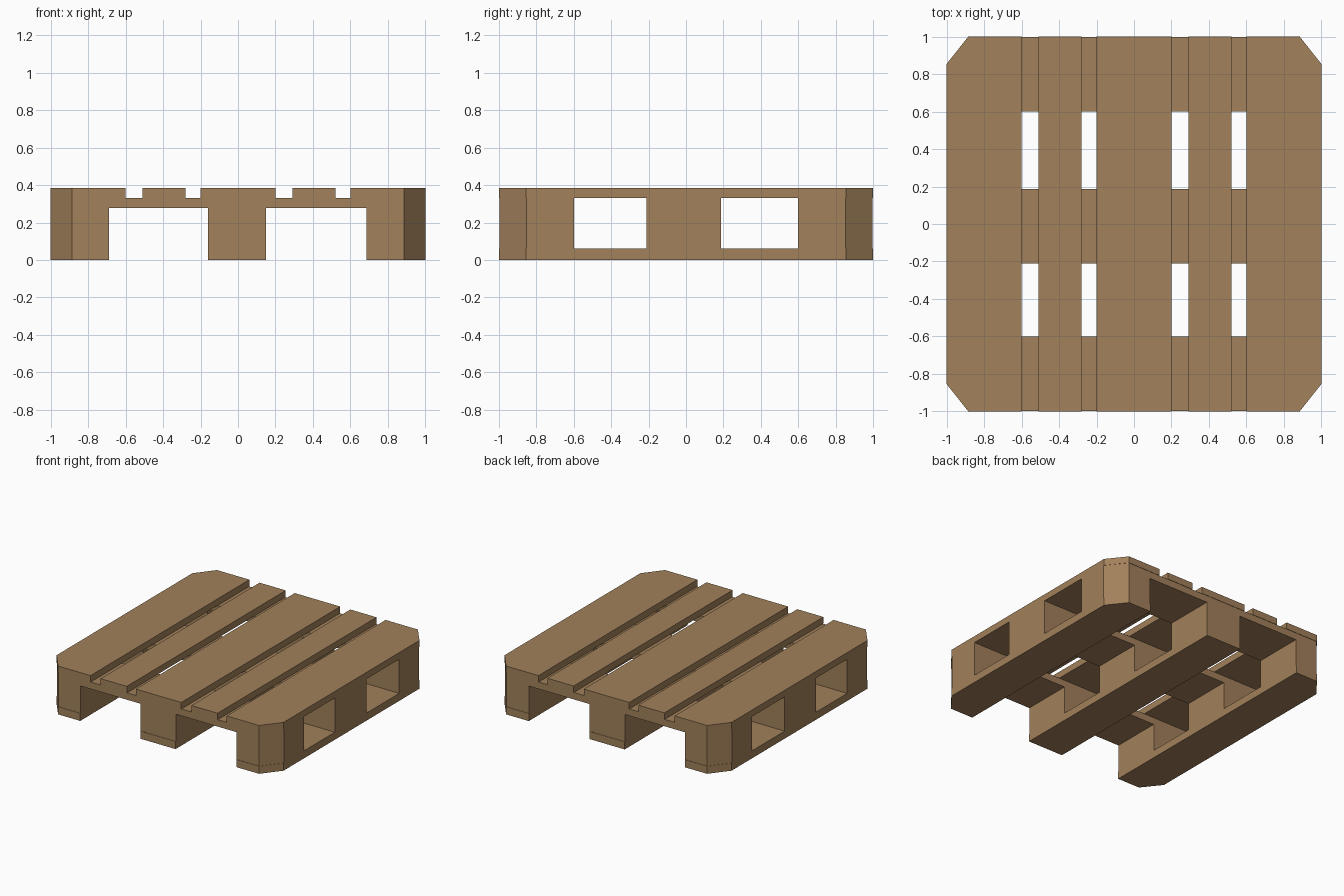
import bpy
import bmesh

if "Cube" in bpy.data.objects:
    bpy.data.objects.remove(bpy.data.objects["Cube"])

wood = bpy.data.materials.new("pallet wood")
wood.diffuse_color = (0.36, 0.218, 0.104, 1)
wood.use_nodes = True
wood.node_tree.nodes["Principled BSDF"].inputs["Base Color"].default_value = wood.diffuse_color

CUT_X, CUT_Y = 0.115, 0.145  # size of the clipped pallet corners
EDGE = 0.99


def board(name, xs, ys, zs):
    """Box whose corners are clipped wherever they fall on a pallet corner."""
    (x0, x1), (y0, y1), (z0, z1) = xs, ys, zs
    outline = []
    corners = [(x0, y0), (x1, y0), (x1, y1), (x0, y1)]
    for i, (x, y) in enumerate(corners):
        if abs(x) > EDGE and abs(y) > EDGE:
            sx, sy = (1 if x > 0 else -1), (1 if y > 0 else -1)
            pair = [(x, y - sy * CUT_Y), (x - sx * CUT_X, y)]
            outline += pair if i % 2 == 0 else pair[::-1]
        else:
            outline.append((x, y))
    bm = bmesh.new()
    base = bm.faces.new([bm.verts.new((x, y, z0)) for x, y in outline])
    top = bmesh.ops.extrude_face_region(bm, geom=[base])["geom"]
    bmesh.ops.translate(bm, vec=(0, 0, z1 - z0),
                        verts=[v for v in top if isinstance(v, bmesh.types.BMVert)])
    bmesh.ops.recalc_face_normals(bm, faces=bm.faces)
    mesh = bpy.data.meshes.new(name)
    bm.to_mesh(mesh)
    bm.free()
    mesh.materials.append(wood)
    obj = bpy.data.objects.new(name, mesh)
    bpy.context.collection.objects.link(obj)


Z = [0, 0.06, 0.277, 0.332, 0.385]  # heights between the layers
full = (-1, 1)
columns = [(-1, -0.69), (-0.16, 0.15), (0.685, 1)]
rows = [(-0.997, -0.6), (-0.21, 0.187), (0.6, 0.997)]

# bottom runners, with a row of blocks on each
for i, xs in enumerate(columns):
    board(f"bottom_runner_{i + 1}", xs, full, (Z[0], Z[1]))
    for j, ys in enumerate(rows):
        board(f"block_{i + 1}_{j + 1}", xs, ys, (Z[1], Z[2]))

# cross boards on top of the blocks
for j, ys in enumerate(rows):
    board(f"cross_board_{j + 1}", full, ys, (Z[2], Z[3]))

# top deck boards
deck = [(-1, -0.6), (-0.51, -0.28), (-0.2, 0.2), (0.29, 0.52), (0.6, 1)]
for i, xs in enumerate(deck):
    board(f"deck_board_{i + 1}", xs, full, (Z[3], Z[4]))
